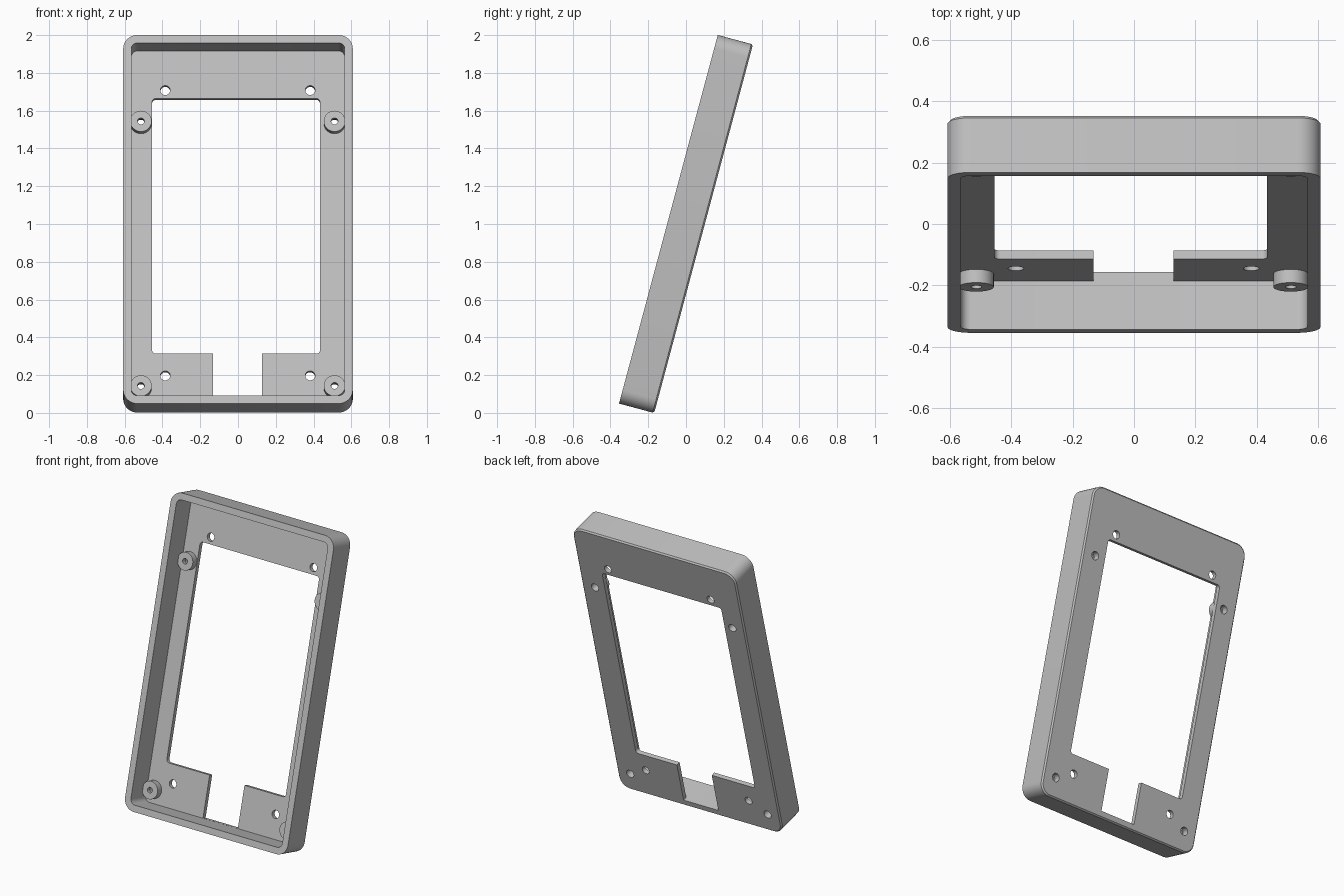
import bpy
import bmesh
from math import sin, cos, pi, radians

cube = bpy.data.objects.get("Cube")
if cube:
    bpy.data.objects.remove(cube, do_unlink=True)

# Overall sizes, before tilting (x width, y depth, z height)
W, H, D = 0.608, 1.01, 0.0965
WALL, PLATE, CHAMFER = 0.043, 0.029, 0.009
FLOOR = D - PLATE          # inner face of the back plate
BOSS_TOP = 0.023

grey = bpy.data.materials.new("light_grey")
grey.use_nodes = True
grey.diffuse_color = (0.52, 0.52, 0.52, 1)
grey.node_tree.nodes["Principled BSDF"].inputs["Base Color"].default_value = (0.52, 0.52, 0.52, 1)


def rounded(x0, x1, z0, z1, r, seg=8):
    """Rectangle outline with rounded corners."""
    if r == 0:
        return [(x1, z1), (x0, z1), (x0, z0), (x1, z0)]
    corners = [(x1 - r, z1 - r), (x0 + r, z1 - r), (x0 + r, z0 + r), (x1 - r, z0 + r)]
    return [(cx + r * cos((i + k / seg) * pi / 2), cz + r * sin((i + k / seg) * pi / 2))
            for i, (cx, cz) in enumerate(corners) for k in range(seg + 1)]


def circle(cx, cz, r, n=32):
    return [(cx + r * cos(2 * pi * k / n), cz + r * sin(2 * pi * k / n)) for k in range(n)]


def loft(name, layers):
    """Closed solid through (outline, depth) layers running front to back."""
    bm = bmesh.new()
    rings = [[bm.verts.new((x, y, z)) for x, z in pts] for pts, y in layers]
    for a, b in zip(rings, rings[1:]):
        for i in range(len(a)):
            j = (i + 1) % len(a)
            bm.faces.new((a[i], a[j], b[j], b[i]))
    bm.faces.new(rings[0])
    bm.faces.new(rings[-1])
    bmesh.ops.recalc_face_normals(bm, faces=bm.faces)
    mesh = bpy.data.meshes.new(name)
    bm.to_mesh(mesh)
    bm.free()
    mesh.materials.append(grey)
    obj = bpy.data.objects.new(name, mesh)
    bpy.context.collection.objects.link(obj)
    return obj


def combine(target, tool, operation):
    """Apply a boolean and discard the tool."""
    mod = target.modifiers.new("cut", 'BOOLEAN')
    mod.operation, mod.solver, mod.object = operation, 'EXACT', tool
    bpy.context.view_layer.objects.active = target
    bpy.ops.object.modifier_apply(modifier=mod.name)
    bpy.data.objects.remove(tool, do_unlink=True)


# Outer shell with rounded corners and a chamfered back edge
outer = rounded(-W, W, -H, H, 0.075)
c = CHAMFER
inset = rounded(-W + c, W - c, -H + c, H - c, 0.075 - c)
frame = loft("tilted_frame", [(outer, -D), (outer, D - c), (inset, D)])

# Open front cavity
iw, ih = W - WALL, H - WALL
combine(frame, loft("cavity", [(rounded(-iw, iw, -ih, ih, 0.034), y) for y in (-0.2, FLOOR)]), 'DIFFERENCE')

# Window and the cable notch below it
combine(frame, loft("window", [(rounded(-0.455, 0.434, -0.693, 0.706, 0.02), y) for y in (0.04, 0.2)]), 'DIFFERENCE')
combine(frame, loft("notch", [(rounded(-0.132, 0.128, -ih + 0.0005, -0.6, 0), y) for y in (0.04, 0.2)]), 'DIFFERENCE')

# Screw bosses with a narrow bore and a wider recess from the back
for x in (-0.514, 0.511):
    for z in (-0.88, 0.57):
        combine(frame, loft("boss", [(circle(x, z, 0.057), y) for y in (BOSS_TOP, FLOOR + 0.012)]), 'UNION')
        combine(frame, loft("bore", [(circle(x, z, 0.018), y) for y in (-0.05, 0.2)]), 'DIFFERENCE')
        combine(frame, loft("recess", [(circle(x, z, 0.027), y) for y in (FLOOR - 0.015, 0.2)]), 'DIFFERENCE')

# Plain holes through the back plate
for x in (-0.385, 0.382):
    for z in (-0.813, 0.751):
        combine(frame, loft("hole", [(circle(x, z, 0.026), y) for y in (0.04, 0.2)]), 'DIFFERENCE')

# Lean the frame backwards and shade it
frame.rotation_euler.x = radians(-15)
frame.location.z = 1
bpy.ops.object.select_all(action='DESELECT')
frame.select_set(True)
bpy.context.view_layer.objects.active = frame
bpy.ops.object.shade_smooth_by_angle(angle=radians(30))
